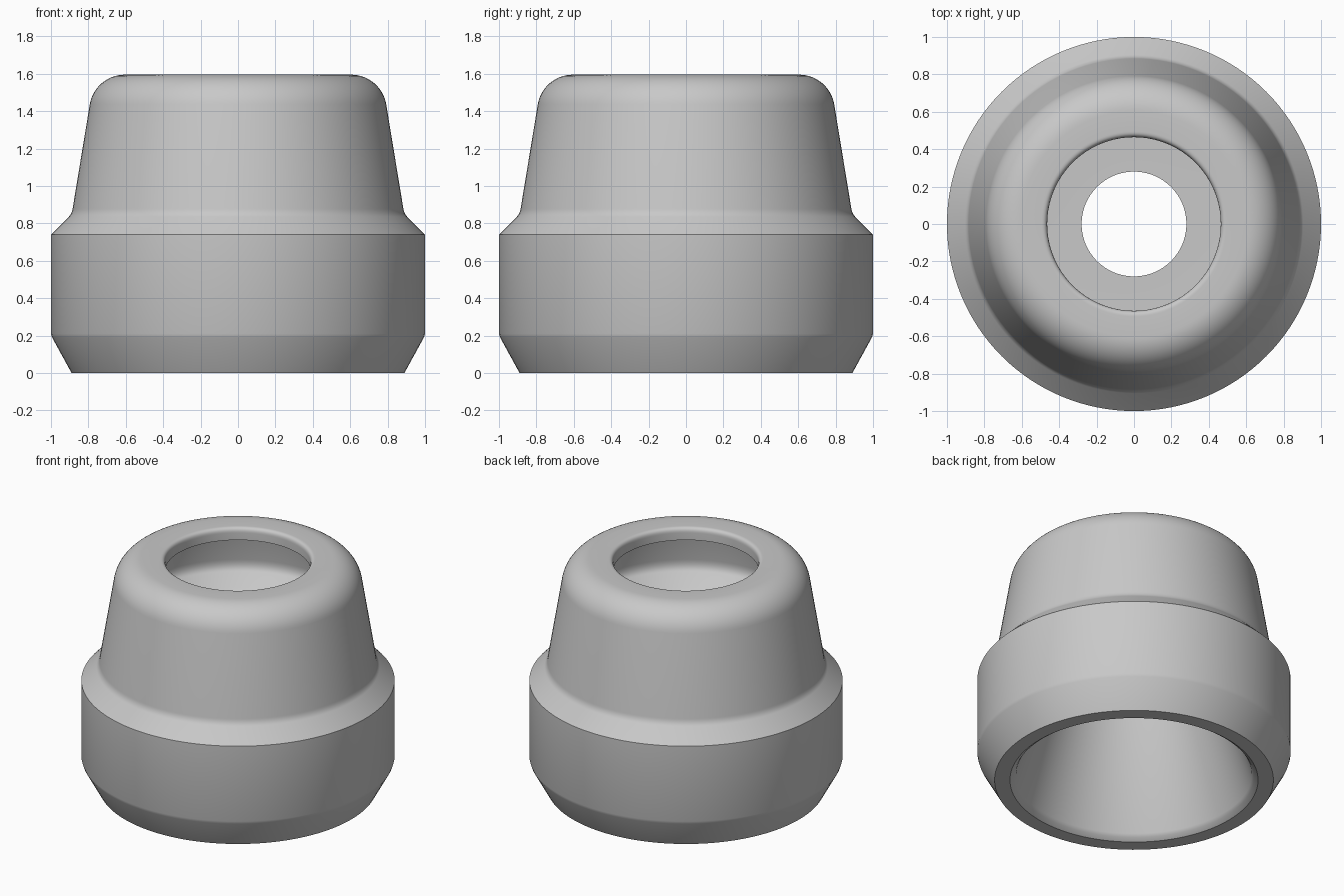
import bpy, math

cube = bpy.data.objects.get("Cube")
if cube:
    bpy.data.objects.remove(cube, do_unlink=True)

SEGMENTS = 128


def fillet(before, corner, after, steps=8):
    """Smooth corner between two profile points."""
    points = []
    for i in range(steps + 1):
        t = i / steps
        points.append(tuple((1 - t) ** 2 * a + 2 * t * (1 - t) * b + t * t * c
                            for a, b, c in zip(before, corner, after)))
    return points


def arc(centre, radius, start, end, steps=14):
    """Circular arc of profile points, angles in degrees."""
    angles = [math.radians(start + (end - start) * i / steps) for i in range(steps + 1)]
    return [(centre[0] + radius * math.cos(a), centre[1] + radius * math.sin(a))
            for a in angles]


def lathe(name, profile, material):
    """Revolve a closed (radius, height) profile around z."""
    count = len(profile)
    verts, faces = [], []
    for s in range(SEGMENTS):
        a = 2 * math.pi * s / SEGMENTS
        verts += [(r * math.cos(a), r * math.sin(a), z) for r, z in profile]
        here, there = s * count, (s + 1) % SEGMENTS * count
        for i in range(count):
            j = (i + 1) % count
            faces.append((here + i, there + i, there + j, here + j))
    mesh = bpy.data.meshes.new(name)
    mesh.from_pydata(verts, [], faces)
    mesh.materials.append(material)
    obj = bpy.data.objects.new(name, mesh)
    bpy.context.collection.objects.link(obj)
    bpy.ops.object.select_all(action='DESELECT')
    obj.select_set(True)
    bpy.context.view_layer.objects.active = obj
    bpy.ops.object.shade_smooth_by_angle(angle=math.radians(35))
    return obj


grey = bpy.data.materials.new("plain grey")
grey.use_nodes = True
colour = (0.58, 0.58, 0.58, 1)
grey.diffuse_color = colour
grey.node_tree.nodes["Principled BSDF"].inputs["Base Color"].default_value = colour

# Outer skin: chamfered foot, wide band, shoulder, tapered neck, rounded top
outside = [(0.89, 0), (0.994, 0.19), (1, 0.21), (1, 0.74)]
outside += fillet((0.905, 0.835), (0.888, 0.852), (0.884, 0.88))
outside += arc((0.605, 1.405), 0.19, 9.5, 90)

# Top opening and rounded upper chamber with a sloped floor edge
upper = fillet((0.495, 1.595), (0.464, 1.595), (0.464, 1.56))
upper += [(0.464, 1.51)]
upper += arc((0.6, 1.41), 0.1, 90, 9.5, 8)
upper += fillet((0.728, 1.25), (0.735, 1.2), (0.71, 1.175))
upper += fillet((0.63, 1.095), (0.605, 1.07), (0.58, 1.07))

# Inner web with bore, then the tapered lower cavity and its lead-in lip
lower = [(0.28, 1.07), (0.28, 0.94)]
lower += fillet((0.45, 0.94), (0.482, 0.94), (0.5, 0.88))
lower += [(0.752, 0.04), (0.765, 0.02), (0.792, 0)]

lathe("bushing_body", outside + upper + lower, grey)
